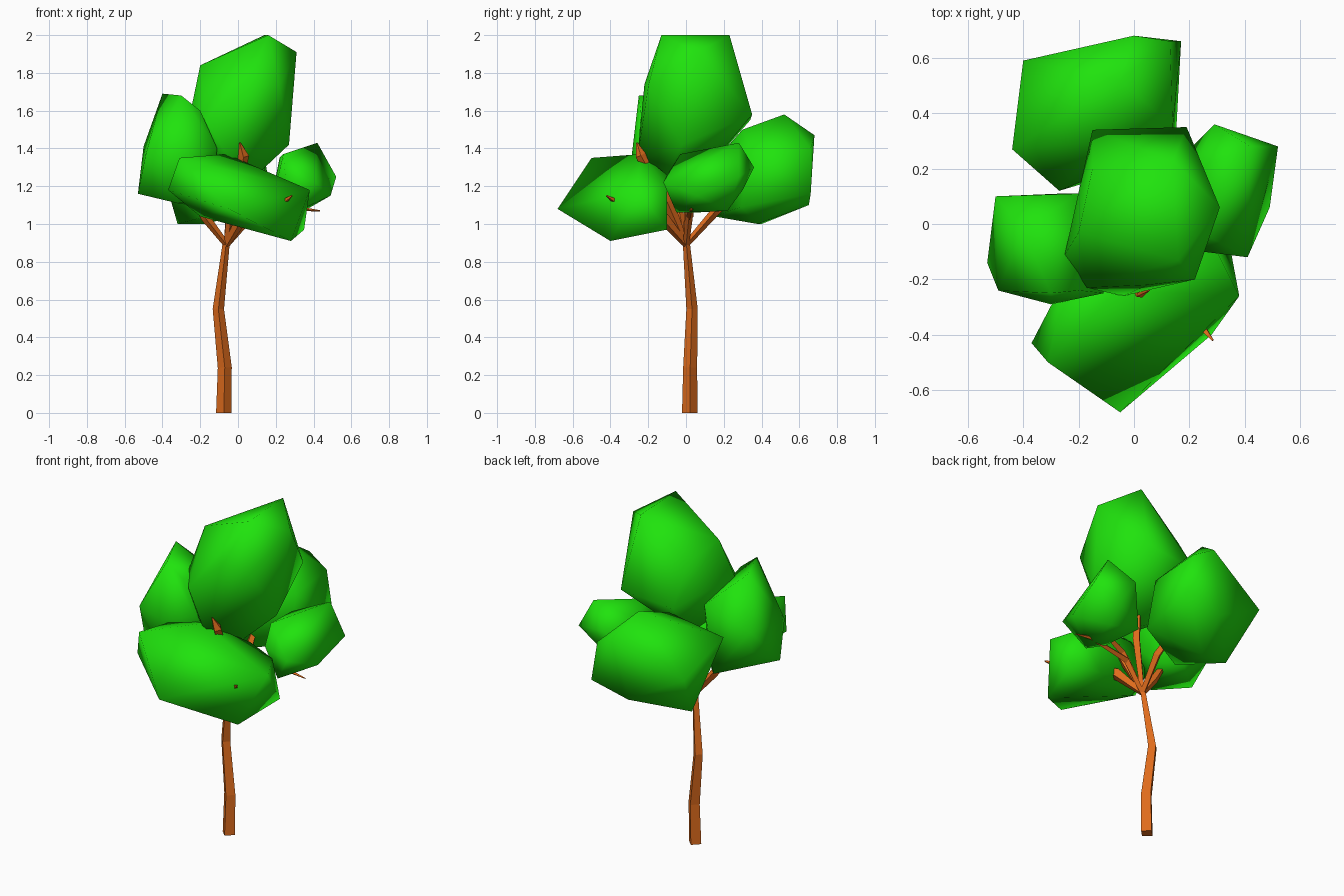
import bpy, bmesh, math
from mathutils import Vector

if "Cube" in bpy.data.objects:
    bpy.data.objects.remove(bpy.data.objects["Cube"])


def material(name, rgb):
    m = bpy.data.materials.new(name)
    m.diffuse_color = (*rgb, 1)
    m.use_nodes = True
    m.node_tree.nodes["Principled BSDF"].inputs["Base Color"].default_value = m.diffuse_color
    return m


LEAF = material("leaf_green", (0.014, 0.77, 0.004))
BARK = material("bark_brown", (0.74, 0.15, 0.012))


def foliage(name, points):
    """Low-poly leaf clump: convex hull around its corner points, softly shaded."""
    bm = bmesh.new()
    for p in points:
        bm.verts.new(p)
    bmesh.ops.convex_hull(bm, input=bm.verts[:])
    bmesh.ops.delete(bm, geom=[v for v in bm.verts if not v.link_faces], context='VERTS')
    bmesh.ops.recalc_face_normals(bm, faces=bm.faces[:])
    add_object(name, bm, LEAF)
    bpy.ops.object.shade_smooth_by_angle(angle=math.radians(120))


def limb(name, path, sides=4):
    """Tapered square tube through (x, y, z, radius) stations."""
    bm = bmesh.new()
    centres = [Vector(p[:3]) for p in path]
    rings = []
    for k, c in enumerate(centres):
        along = centres[min(k + 1, len(path) - 1)] - centres[max(k - 1, 0)]
        turn = Vector((0, 0, 1)).rotation_difference(along)
        if c.z == 0:
            turn.identity()
        r = path[k][3]
        rings.append([bm.verts.new(c + turn @ Vector((r * math.cos(a), r * math.sin(a), 0)))
                      for a in (math.tau * i / sides for i in range(sides))])
    for low, high in zip(rings, rings[1:]):
        for i in range(sides):
            j = (i + 1) % sides
            bm.faces.new((low[i], low[j], high[j], high[i]))
    bm.faces.new(rings[0][::-1])
    bm.faces.new(rings[-1])
    add_object(name, bm, BARK)


def add_object(name, bm, mat):
    mesh = bpy.data.meshes.new(name)
    bm.to_mesh(mesh)
    bm.free()
    mesh.materials.append(mat)
    ob = bpy.data.objects.new(name, mesh)
    bpy.context.collection.objects.link(ob)
    bpy.ops.object.select_all(action='DESELECT')
    ob.select_set(True)
    bpy.context.view_layer.objects.active = ob


# Crooked trunk
limb("trunk", [(-.075, .02, 0, .041), (-.07, .022, .24, .037),
               (-.104, .032, .55, .03), (-.06, 0, .92, .018)])

# Branches fanning out of the fork into each clump
FORK = (-.06, 0, .89, .016)
limb("top_branch", [FORK, (0, .02, 1.2, .026), (.09, .19, 1.97, .004)])
limb("inner_branch", [FORK, (-.02, -.1, 1.12, .034), (.03, -.24, 1.365, .028), (.01, -.26, 1.43, .004)])
limb("left_branch", [FORK, (-.17, -.03, 1.03, .024), (-.35, -.08, 1.3, .008)])
limb("back_branch", [FORK, (-.04, .15, 1.06, .024), (-.1, .4, 1.3, .008)])
limb("front_branch", [FORK, (.02, -.12, 1.03, .034), (.26, -.39, 1.13, .012), (.285, -.42, 1.15, .004)])
limb("right_branch", [FORK, (.1, .02, 1.08, .022), (.3, .06, 1.15, .01)])
limb("right_twig", [(.07, .02, 1.04, .02), (.33, .03, 1.08, .012), (.435, .02, 1.07, .003)])

# Five leaf clumps
foliage("top_foliage", [
    (.16, -.13, 2.0), (.14, .23, 2.0), (-.20, -.03, 1.84), (-.15, .2, 1.78), (.31, .06, 1.91),
    (.22, -.2, 1.73), (.05, -.22, 1.74), (.19, .35, 1.58), (-.15, .34, 1.55), (-.25, -.11, 1.6),
    (-.24, -.12, 1.44), (-.17, -.23, 1.55), (-.04, -.26, 1.33), (.27, -.02, 1.42),
    (.1, -.1, 1.26), (-.1, .12, 1.3)])
foliage("left_foliage", [
    (-.40, -.02, 1.69), (-.30, -.25, 1.68), (-.20, -.24, 1.6), (-.11, -.25, 1.4), (-.5, .1, 1.41),
    (-.49, -.24, 1.36), (-.53, -.14, 1.16), (-.30, -.29, 1.34), (-.5, .09, 1.29), (-.2, .11, 1.5),
    (-.32, -.24, 1.11), (-.15, 0, 1.12), (-.26, .11, 1.1)])
foliage("back_foliage", [
    (-.40, .59, 1.28), (0, .68, 1.47), (.17, .66, 1.16), (.13, .66, 1.4), (.14, .35, 1.37),
    (-.05, .52, 1.58), (-.44, .27, 1.43), (-.27, .12, 1.3), (-.07, .65, 1.1), (-.32, .4, 1.0),
    (-.17, .38, 1.0), (-.17, .15, 1.04), (.15, .29, 1.09), (-.1, .3, 1.5)])
foliage("front_foliage", [
    (-.31, -.5, 1.35), (-.06, -.24, 1.37), (.38, -.26, 1.18), (.35, -.1, .97), (.28, -.4, .91),
    (-.05, -.68, 1.08), (-.37, -.43, 1.18), (-.2, -.26, 1.04), (.3, -.1, 1.2), (-.2, -.15, 1.1),
    (-.25, -.2, 1.33), (.15, -.1, 1.26), (.15, -.1, .98)])
foliage("right_foliage", [
    (.42, .28, 1.43), (.52, .28, 1.25), (.49, .06, 1.15), (.41, -.12, 1.22), (.3, -.05, 1.06),
    (.25, -.1, 1.26), (.24, -.03, 1.37), (.29, .36, 1.3), (.22, .2, 1.35), (.35, .22, 1.07),
    (.35, .3, 1.18), (.17, .24, 1.1), (.24, .04, 1.06), (.2, .05, 1.2)])
